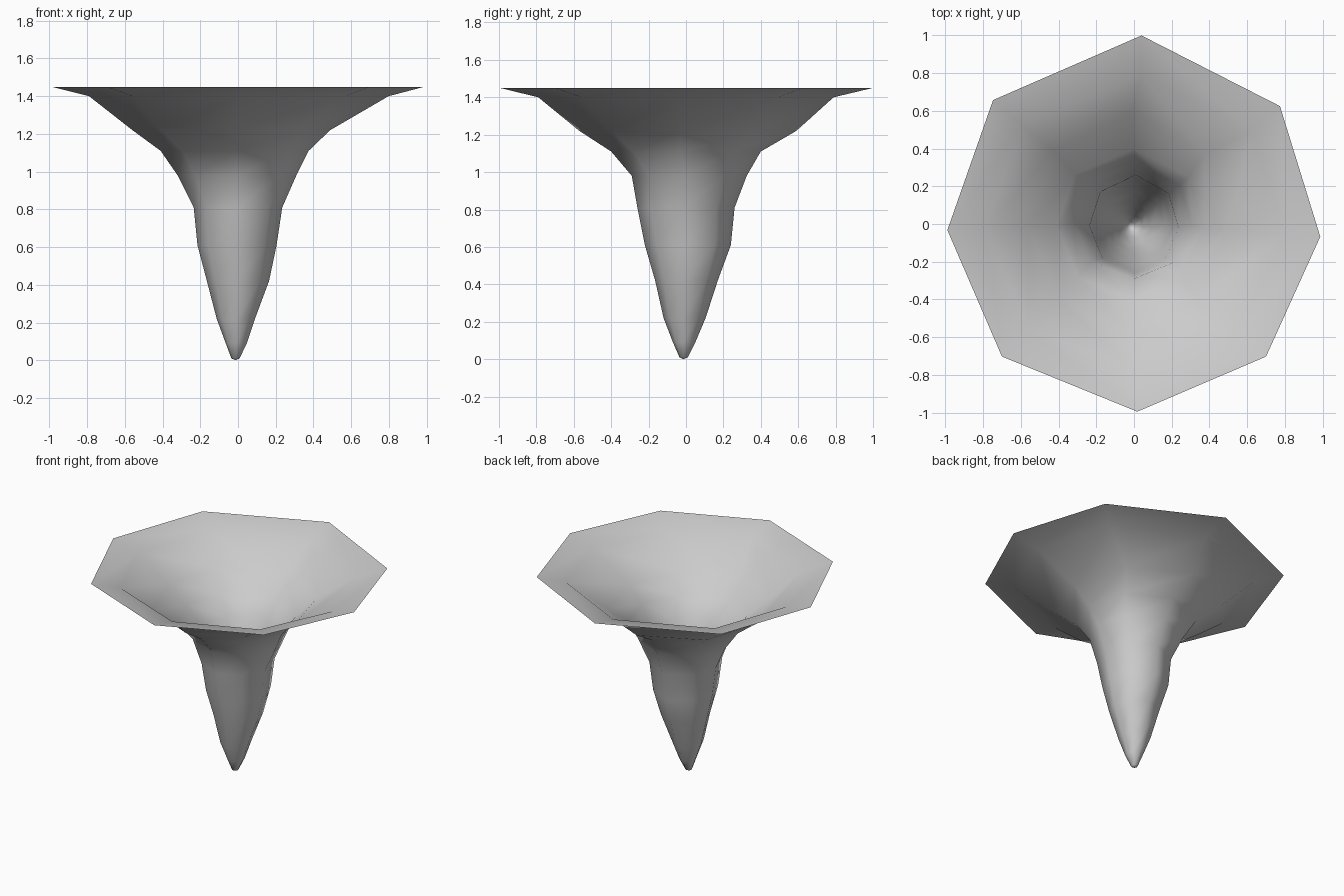
import bpy, bmesh
from math import cos, sin, radians

if "Cube" in bpy.data.objects:
    bpy.data.objects.remove(bpy.data.objects["Cube"])

# Uneven octagonal rim, as angles of its eight corners
ANGLES = [-4, 38.6, 87.7, 139, 182, 225, 271, 315]

# Funnel cross-sections: height, left, right, front, back extents
RINGS = [
    (1.45, 0.99, 0.99, 0.995, 1.00),
    (1.40, 0.79, 0.80, 0.79, 0.79),
    (1.22, 0.56, 0.49, 0.57, 0.59),
    (1.11, 0.41, 0.375, 0.40, 0.40),
    (0.98, 0.32, 0.31, 0.29, 0.325),
    (0.81, 0.235, 0.235, 0.26, 0.26),
    (0.61, 0.215, 0.205, 0.22, 0.24),
    (0.42, 0.165, 0.165, 0.165, 0.17),
    (0.22, 0.113, 0.09, 0.12, 0.105),
    (0.09, 0.065, 0.047, 0.07, 0.05),
    (0.01, 0.035, 0.008, 0.035, 0.01),
]


def ring_points(z, left, right, front, back):
    """Eight points on an off-centre ellipse."""
    cx, cy = (right - left) / 2, (back - front) / 2
    rx, ry = (right + left) / 2, (back + front) / 2
    return [(cx + rx * cos(radians(a)), cy + ry * sin(radians(a)), z)
            for a in ANGLES]


# Open funnel skin, joined ring by ring
bm = bmesh.new()
loops = [[bm.verts.new(p) for p in ring_points(*r)] for r in RINGS]
n = len(ANGLES)
for upper, lower in zip(loops, loops[1:]):
    for i in range(n):
        j = (i + 1) % n
        bm.faces.new((lower[i], lower[j], upper[j], upper[i]))

# Rounded closed tip
tip = bm.verts.new((-0.013, -0.013, 0))
for i in range(n):
    bm.faces.new((tip, loops[-1][(i + 1) % n], loops[-1][i]))

for f in bm.faces:
    f.smooth = True
mesh = bpy.data.meshes.new("funnel")
bm.to_mesh(mesh)
bm.free()
funnel = bpy.data.objects.new("funnel", mesh)
bpy.context.collection.objects.link(funnel)
